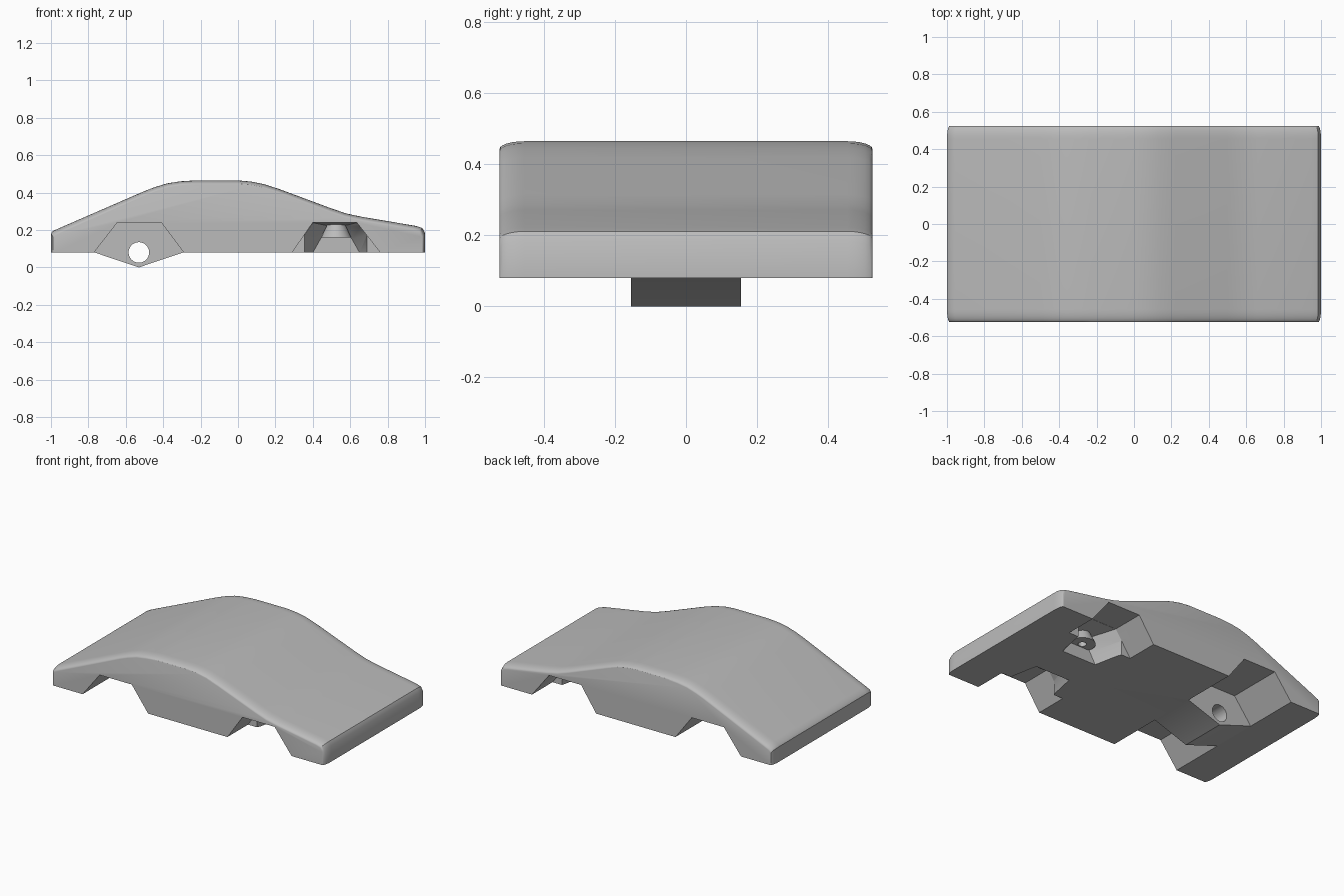
import bpy, bmesh, math
from mathutils import Vector

if "Cube" in bpy.data.objects:
    bpy.data.objects.remove(bpy.data.objects["Cube"])

GREY = bpy.data.materials.new("plain grey")
GREY.use_nodes = True
GREY.diffuse_color = (0.5, 0.5, 0.5, 1)
GREY.node_tree.nodes["Principled BSDF"].inputs["Base Color"].default_value = (0.5, 0.5, 0.5, 1)

FLOOR, HALF = 0.08, 0.525


def finish(name, bm):
    bmesh.ops.recalc_face_normals(bm, faces=bm.faces)
    mesh = bpy.data.meshes.new(name)
    bm.to_mesh(mesh)
    bm.free()
    obj = bpy.data.objects.new(name, mesh)
    bpy.context.collection.objects.link(obj)
    mesh.materials.append(GREY)
    return obj


def loft(name, sections):
    """Skin matching closed sections and cap both ends."""
    bm = bmesh.new()
    rings = [[bm.verts.new(p) for p in s] for s in sections]
    n = len(rings[0])
    for a, b in zip(rings, rings[1:]):
        for i in range(n):
            j = (i + 1) % n
            bm.faces.new((a[i], a[j], b[j], b[i]))
    bm.faces.new(rings[0])
    bm.faces.new(rings[-1])
    return finish(name, bm)


def prism(name, outline, y0, y1):
    return loft(name, [[(x, y, z) for x, z in outline] for y in (y0, y1)])


def cone(name, r1, r2, depth, place, along_y=False):
    bm = bmesh.new()
    bmesh.ops.create_cone(bm, cap_ends=True, segments=32, radius1=r1, radius2=r2, depth=depth)
    obj = finish(name, bm)
    for v in obj.data.vertices:
        x, y, z = v.co
        v.co = Vector((x, -z, y) if along_y else (x, y, z)) + Vector(place)
    return obj


def combine(target, tool, operation):
    mod = target.modifiers.new(tool.name, "BOOLEAN")
    mod.object, mod.operation, mod.solver = tool, operation, "EXACT"
    tool.hide_render = True
    bpy.context.view_layer.objects.active = target
    bpy.ops.object.modifier_apply(modifier=mod.name)
    bpy.data.objects.remove(tool)


# Body shell: side profile lofted across the width with softened edges
top = [(-1, .18), (-.99, .194), (-.96, .208), (-.5, .408), (-.445, .429), (-.38, .449),
       (-.31, .46), (-.23, .465), (0, .465), (.07, .459), (.14, .445), (.22, .419),
       (.5, .315), (.58, .288), (.66, .271), (.95, .222), (.985, .211), (1, .185)]
steps = [math.pi / 2 * i / 6 for i in range(7)]
half = [(HALF - .07 * (1 - math.cos(t)), .022 * (1 - math.sin(t))) for t in steps]
levels = [(-y, d) for y, d in half] + [(y, d) for y, d in reversed(half)]
sections = []
for y, drop in levels:
    k = 1 - drop * .7
    ring = [(x * k, y, z - drop) for x, z in top]
    sections.append(ring + [(k, y, FLOOR), (-k, y, FLOOR)])
body = loft("car_body", sections)


def arch(x0, x1, a, b):
    return [(x0 - .002, FLOOR - .003), (a, .24), (b, .24), (x1 + .002, FLOOR - .003)]


for side in (-1, 1):
    # Rear and front wheel arches
    combine(body, prism("rear_arch", arch(-.77, -.29, -.645, -.41), side * .155, side * .7), "DIFFERENCE")
    combine(body, prism("front_arch", arch(.29, .76, .40, .635), side * .31, side * .7), "DIFFERENCE")
    # Tapered steering pocket behind each front arch
    outer = [(.355, .07), (.355, .175), (.40, .239), (.635, .239), (.69, .175), (.69, .07)]
    inner = [(.395, .07), (.44, .15), (.485, .222), (.565, .222), (.61, .15), (.655, .07)]
    combine(body, loft("steering_pocket", [[(x, side * .312, z) for x, z in outer],
                                           [(x, side * .12, z) for x, z in inner]]), "DIFFERENCE")
    # Pivot boss with a pin hole
    combine(body, cone("pivot_boss", .08, .04, .085, (.525, side * .15, .2025)), "UNION")
    combine(body, cone("pivot_hole", .025, .025, .1, (.525, side * .15, .17)), "DIFFERENCE")

# Rear axle keel with its through hole
keel = [(-.768, FLOOR), (-.66, .12), (-.40, .12), (-.292, FLOOR), (-.53, 0)]
combine(body, prism("axle_keel", keel, -.155, .155), "UNION")
combine(body, cone("axle_hole", .055, .055, .6, (-.53, 0, FLOOR), True), "DIFFERENCE")

bpy.ops.object.select_all(action="DESELECT")
body.select_set(True)
bpy.context.view_layer.objects.active = body
bpy.ops.object.shade_smooth_by_angle(angle=math.radians(30))
